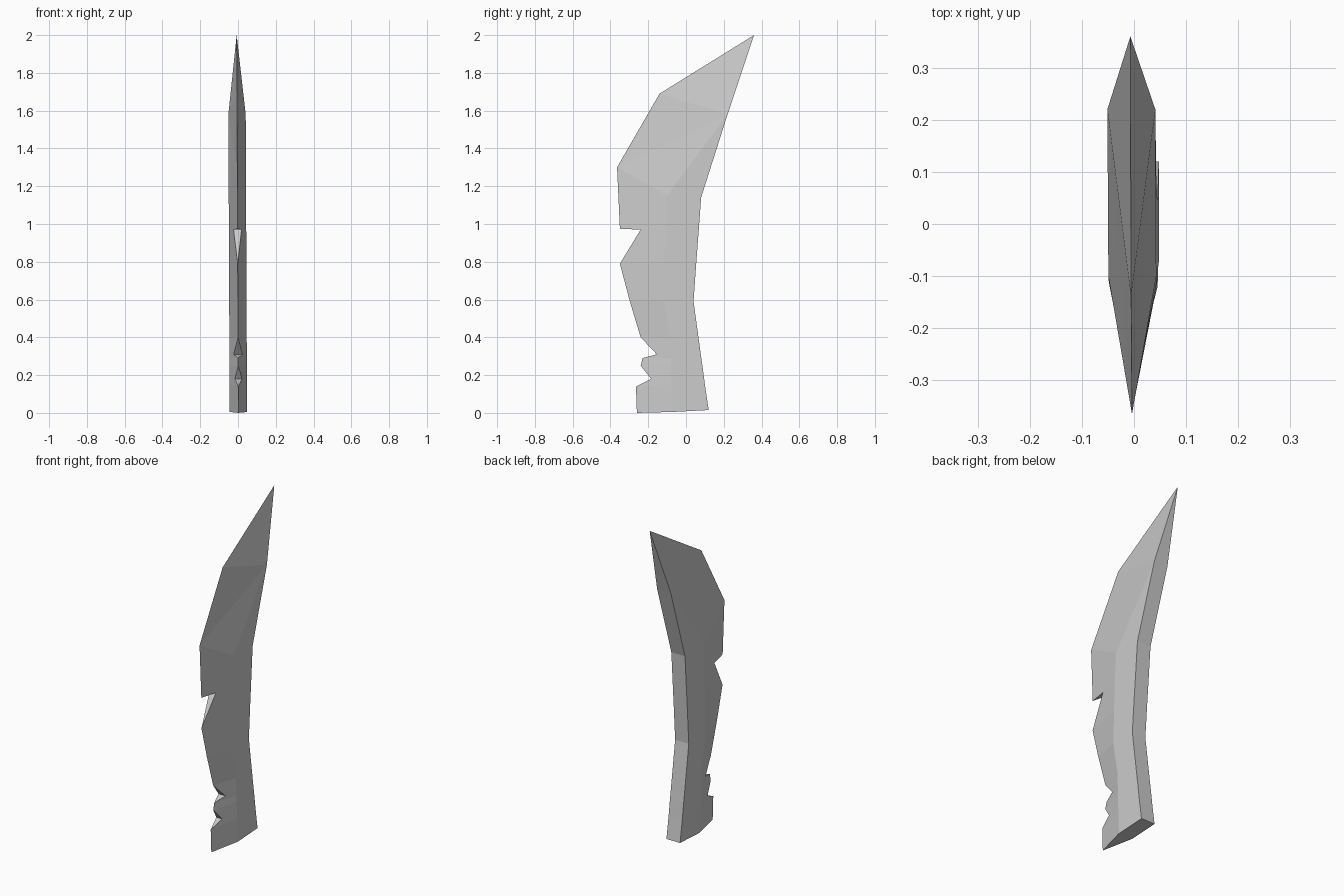
import bpy, bmesh
from mathutils import Vector

cube = bpy.data.objects.get("Cube")
if cube:
    bpy.data.objects.remove(cube, do_unlink=True)

steel = bpy.data.materials.new("grey steel")
steel.use_nodes = True
GREY = (0.6, 0.6, 0.6, 1)
steel.diffuse_color = GREY
steel.node_tree.nodes["Principled BSDF"].inputs["Base Color"].default_value = GREY

HALF = 0.046  # half thickness at ridge and spine


def point(bm, x, yz):
    """Vertex in the blade's slightly leaning frame."""
    y, z = yz
    return bm.verts.new((x + 0.002 - 0.0045 * z, y, z))


def make_object(name, bm):
    bmesh.ops.recalc_face_normals(bm, faces=bm.faces)
    mesh = bpy.data.meshes.new(name)
    bm.to_mesh(mesh)
    bm.free()
    mesh.materials.append(steel)
    obj = bpy.data.objects.new(name, mesh)
    bpy.context.collection.objects.link(obj)
    return obj


# Cross-section rows: cutting edge, bevel ridge, flat spine, as (y, z)
rows = [
    ((-.26, 0), (-.07, .005), (.12, .015)),
    ((-.265, .14), (-.075, .15), (.10, .15)),
    ((-.24, .25), (-.08, .25), (.087, .25)),
    ((-.23, .29), (-.08, .29), (.081, .29)),
    ((-.24, .40), (-.085, .40), (.066, .40)),
    ((-.30, .60), (-.12, .59), (.04, .59)),
    ((-.35, .79), (-.115, .79), (.054, .79)),
    ((-.35, .975), (-.11, .975), (.068, .975)),
    ((-.365, 1.30), (-.10, 1.15), (.08, 1.14)),
]

# Blade body: each ring runs edge, ridge, spine, spine, ridge
bm = bmesh.new()
rings = []
for edge, ridge, spine in rows:
    rings.append([point(bm, 0, edge), point(bm, HALF, ridge), point(bm, HALF, spine),
                  point(bm, -HALF, spine), point(bm, -HALF, ridge)])
for low, high in zip(rings, rings[1:]):
    for i in range(5):
        j = (i + 1) % 5
        bm.faces.new((low[i], low[j], high[j], high[i]))
bm.faces.new(rings[0])

# Point: the ridge runs out into the spine, then all meets at the tip
edge, ridge_l, spine_l, spine_r, ridge_r = rings[-1]
shoulder = point(bm, 0, (-.14, 1.69))
back_l = point(bm, HALF, (.22, 1.58))
back_r = point(bm, -HALF, (.22, 1.58))
tip = point(bm, 0, (.36, 2.0))
for ridge, spine, back in ((ridge_l, spine_l, back_l), (ridge_r, spine_r, back_r)):
    bm.faces.new((edge, ridge, back))
    bm.faces.new((edge, back, shoulder))
    bm.faces.new((ridge, spine, back))
    bm.faces.new((shoulder, back, tip))
bm.faces.new((spine_l, spine_r, back_r, back_l))
bm.faces.new((back_l, back_r, tip))
blade = make_object("blade", bm)

# Notches in the cutting edge: apex, lower lip, upper lip
notches = [
    ((-.185, .18), (-.265, .14), (-.24, .25)),
    ((-.155, .31), (-.23, .29), (-.24, .40)),
    ((-.24, .97), (-.35, .79), (-.35, .975)),
]
for apex, lower, upper in notches:
    a = Vector(apex)
    corners = [a] + [a + (Vector(lip) - a) * 1.3 for lip in (lower, upper)]
    bm = bmesh.new()
    face = bm.faces.new([bm.verts.new((-0.2, c.x, c.y)) for c in corners])
    swept = bmesh.ops.extrude_face_region(bm, geom=[face])["geom"]
    bmesh.ops.translate(bm, vec=(0.4, 0, 0),
                        verts=[g for g in swept if isinstance(g, bmesh.types.BMVert)])
    cutter = make_object("notch_cutter", bm)
    cutter.hide_render = True
    cut = blade.modifiers.new("notch", 'BOOLEAN')
    cut.operation = 'DIFFERENCE'
    cut.solver = 'EXACT'
    cut.object = cutter
    bpy.context.view_layer.objects.active = blade
    bpy.ops.object.modifier_apply(modifier=cut.name)
    bpy.data.objects.remove(cutter, do_unlink=True)
